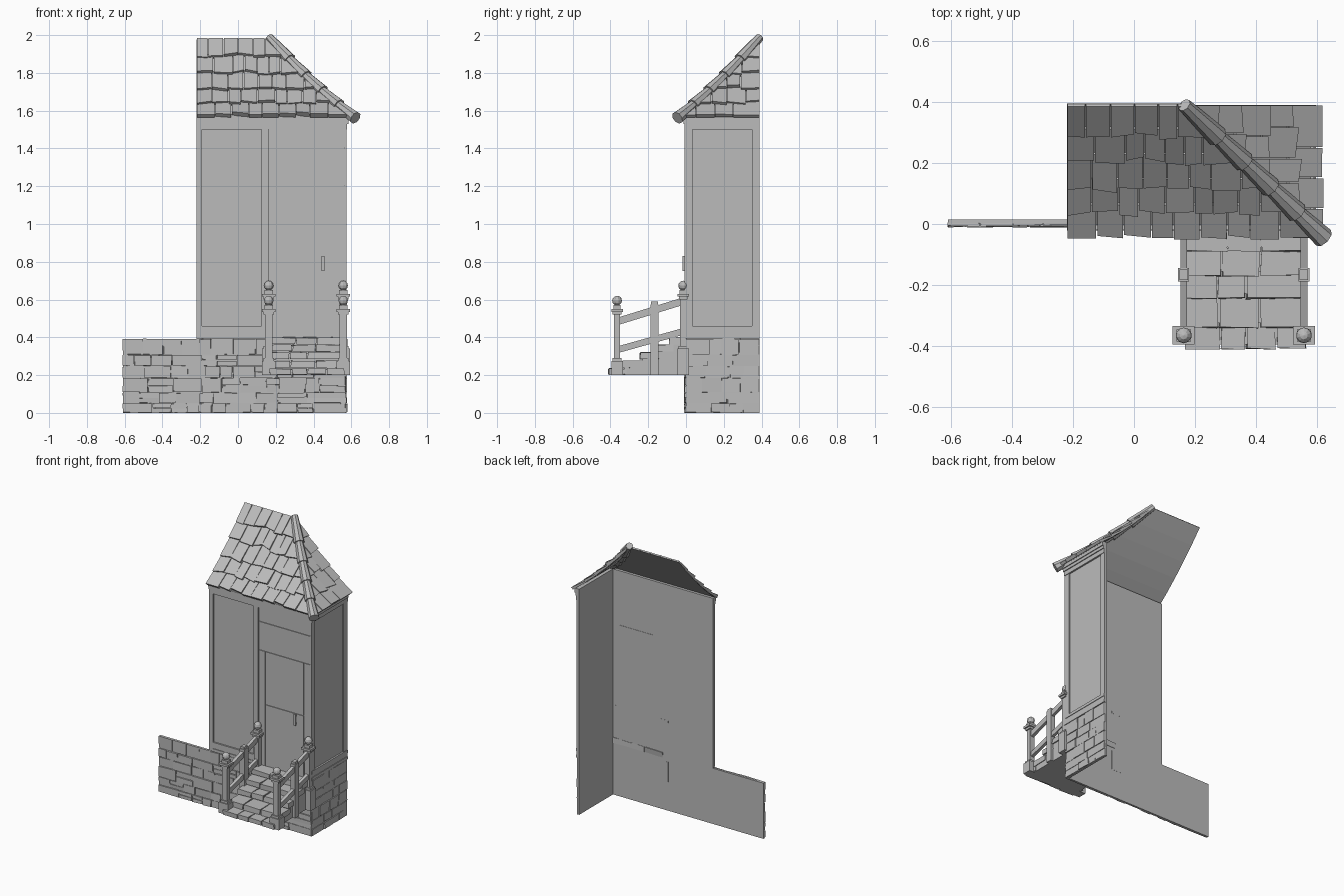
import bpy, bmesh, math, random
from mathutils import Vector

random.seed(4)
if "Cube" in bpy.data.objects:
    bpy.data.objects.remove(bpy.data.objects["Cube"], do_unlink=True)

grey = bpy.data.materials.new("plain_grey")
grey.use_nodes = True
grey.diffuse_color = (0.5, 0.5, 0.5, 1)
grey.node_tree.nodes["Principled BSDF"].inputs["Base Color"].default_value = (0.5, 0.5, 0.5, 1)


def finish(bm, name):
    bmesh.ops.recalc_face_normals(bm, faces=bm.faces)
    mesh = bpy.data.meshes.new(name)
    bm.to_mesh(mesh)
    bm.free()
    mesh.materials.append(grey)
    obj = bpy.data.objects.new(name, mesh)
    bpy.context.collection.objects.link(obj)
    return obj


def hexa(bm, lower, upper):
    """Six-sided solid between two matching quads."""
    a = [bm.verts.new(p) for p in lower]
    b = [bm.verts.new(p) for p in upper]
    bm.faces.new(a[::-1])
    bm.faces.new(b)
    for i in range(4):
        j = (i + 1) % 4
        bm.faces.new((a[i], a[j], b[j], b[i]))


def box(bm, x, y, z, jitter=0.0):
    def quad(h):
        return [(px + random.uniform(-jitter, jitter), py + random.uniform(-jitter, jitter),
                 h + random.uniform(-jitter, jitter))
                for px, py in ((x[0], y[0]), (x[1], y[0]), (x[1], y[1]), (x[0], y[1]))]
    hexa(bm, quad(z[0]), quad(z[1]))


def boxes(name, items):
    bm = bmesh.new()
    for x, y, z in items:
        box(bm, x, y, z)
    return finish(bm, name)


def cuts(lo, hi, small, large):
    """Random spans filling lo..hi."""
    spans, a = [], lo
    while a < hi - 0.001:
        b = a + random.uniform(small, large)
        if hi - b < small:
            b = hi
        spans.append((a, b))
        a = b
    return spans


# Thin wall sheets, open at the back and left
L, R, BACK = -0.22, 0.57, 0.39
boxes("front_wall", [((L, R), (0.003, 0.015), (0.38, 1.58))])
boxes("right_wall", [((R - 0.015, R - 0.004), (0.003, BACK), (0.38, 1.58))])
boxes("front_foundation", [((-0.61, R), (0.0, 0.015), (0, 0.39))])
boxes("right_foundation", [((R - 0.015, R), (0.0, BACK), (0, 0.39))])

# Irregular masonry facing
bm = bmesh.new()
for z in cuts(0.0, 0.393, 0.05, 0.085):
    for a, b in cuts(-0.612, R, 0.06, 0.16):
        parts = [z] if random.random() < 0.7 else [(z[0], sum(z) / 2), (sum(z) / 2, z[1])]
        for p in parts:
            box(bm, (a + 0.002, b - 0.002), (-random.uniform(0.003, 0.011), 0.004),
                (p[0] + 0.002, p[1] - 0.002), 0.002)
    for a, b in cuts(0.0, BACK, 0.06, 0.14):
        box(bm, (R - 0.004, R + random.uniform(0.002, 0.008)), (a + 0.002, b - 0.002),
            (z[0] + 0.002, z[1] - 0.002), 0.002)
for v in bm.verts:
    v.co.z = max(v.co.z, 0)
finish(bm, "foundation_stones")

# Timber frame and mouldings
frame = [((a, b), (-0.008, 0.004), (0.40, 1.55))
         for a, b in ((L, -0.19), (0.125, 0.162), (0.562, 0.574))]
frame += [((R - 0.006, R + 0.004), s, (0.40, 1.55)) for s in ((-0.008, 0.035), (0.35, BACK))]
for z0, z1, out in ((0.395, 0.415, 0.008), (0.415, 0.44, 0.004), (0.44, 0.46, 0.008),
                    (1.50, 1.53, 0.008), (1.53, 1.55, 0.014), (1.55, 1.58, 0.02)):
    right_end = 0.162 if z0 < 1 else R + out
    frame.append(((L, right_end), (-out, 0.004), (z0, z1)))
    frame.append(((R - 0.006, R + out), (-out, BACK), (z0, z1)))
boxes("timber_frame", frame)

# Door, transom and handle
boxes("door", [((0.165, 0.56), (-0.002, 0.004), (1.405, 1.50)),
               ((0.165, 0.56), (-0.002, 0.004), (1.203, 1.40)),
               ((0.165, 0.212), (-0.002, 0.004), (0.40, 1.20)),
               ((0.512, 0.56), (-0.002, 0.004), (0.40, 1.20)),
               ((0.215, 0.509), (-0.002, 0.004), (0.40, 0.828)),
               ((0.215, 0.509), (-0.002, 0.004), (0.832, 1.20))])
boxes("door_inner_face", [((0.24, 0.51), (0.014, 0.017), (0.38, 1.20))])
boxes("door_handle", [((0.443, 0.457), (-0.018, -0.008), (0.75, 0.83)),
                      ((0.446, 0.454), (-0.01, 0.0), (0.755, 0.77)),
                      ((0.446, 0.454), (-0.01, 0.0), (0.81, 0.825))])

# Brick steps
bm = bmesh.new()
edges = (-0.405, -0.335, -0.24, -0.165, -0.085, 0.0)
for i, top in enumerate((0.235, 0.275, 0.32, 0.36, 0.40)):
    box(bm, (0.175, 0.555), (edges[i] + 0.01, 0.0), (0.2, top - 0.006))
    for a, b in cuts(0.165, 0.565, 0.08, 0.16):
        box(bm, (a + 0.003, b - 0.003), (edges[i] - 0.004, edges[i + 1] + 0.02),
            (max(0.203, top - 0.036), top), 0.003)
finish(bm, "steps")


# Railings
def ball(bm, x, y, z, r):
    made = bmesh.ops.create_uvsphere(bm, u_segments=10, v_segments=6, radius=r)
    bmesh.ops.translate(bm, verts=made["verts"], vec=(x, y, z))


def newel(bm, x, y, base, top):
    for half, z0, z1 in ((0.036, 0.2, base), (0.028, base, base + 0.015),
                         (0.019, base + 0.015, top - 0.10), (0.027, top - 0.10, top - 0.085),
                         (0.036, top - 0.085, top - 0.07), (0.023, top - 0.07, top - 0.05)):
        d = half * 0.85
        box(bm, (x - half, x + half), (y - d, y + d), (z0, z1))
    ball(bm, x, y, top - 0.026, 0.026)


def rail(bm, x, z0, z1, h):
    w, y0, y1 = 0.011, -0.36, -0.02
    def end(y, z):
        return [(x - w, y, z - h), (x + w, y, z - h), (x + w, y, z + h), (x - w, y, z + h)]
    hexa(bm, end(y0, z0), end(y1, z1))


for side, x in (("right", 0.163), ("left", 0.557)):
    bm = bmesh.new()
    newel(bm, x, -0.365, 0.275, 0.62)
    newel(bm, x, -0.015, 0.34, 0.70)
    box(bm, (x - 0.018, x + 0.018), (-0.188, -0.145), (0.2, 0.575))
    box(bm, (x - 0.014, x + 0.014), (-0.184, -0.149), (0.575, 0.59))
    rail(bm, x, 0.485, 0.59, 0.02)
    rail(bm, x, 0.335, 0.43, 0.018)
    finish(bm, side + "_railing")

# Roof: concave hipped slopes; t runs from eave to ridge
EX, EY, RX = 0.60, -0.025, 0.165


def height(t):
    return 1.57 + 0.41 * (0.8 * t + 0.2 * t * t)


def front_point(u, t, lift=0.0):
    return Vector((u, EY + (BACK - EY) * t - 0.7 * lift, height(t) + 0.7 * lift))


def right_point(u, t, lift=0.0):
    return Vector((EX + (RX - EX) * t + 0.7 * lift, u, height(t) + 0.7 * lift))


def slope(name, point, lo, hi, sign):
    bm = bmesh.new()
    n = 5
    for i in range(n):
        t0, t1 = i / n, (i + 1) / n
        bm.faces.new([bm.verts.new(point(u, t, -0.006))
                      for u, t in ((lo, t0), (hi, t0), (hi, t1), (lo, t1))])
        for a, b in cuts(lo, hi, 0.06, 0.105):
            drop, lift = random.uniform(-0.01, 0.035), random.uniform(0.016, 0.028)
            skew = random.uniform(-0.015, 0.015)
            s, e = a + 0.002, b - 0.002
            ta, tb = max(t0 - drop - skew, -0.015), max(t0 - drop + skew, -0.015)
            te = min(t1 + 0.02, 1.0)
            hexa(bm, [point(s, ta, -0.002), point(e, tb, -0.002), point(e, te, -0.004), point(s, te, -0.004)],
                 [point(s, ta, lift), point(e, tb, lift), point(e, te, 0.006), point(s, te, 0.006)])
    # Mitre along the hip
    normal = Vector((BACK - EY, EX - RX, 0)) * sign
    bmesh.ops.bisect_plane(bm, geom=bm.verts[:] + bm.edges[:] + bm.faces[:],
                           plane_co=(EX, EY, 0), plane_no=normal, clear_outer=True)
    finish(bm, name)


def hip_mitre_sign(sample):
    """Sign that keeps the given side of the hip."""
    n = Vector((BACK - EY, EX - RX, 0))
    return -1 if (sample - Vector((EX, EY, 0))).dot(n) > 0 else 1


slope("front_roof", front_point, L, EX, hip_mitre_sign(Vector((L, EY, 0))))
slope("right_roof", right_point, EY, BACK, hip_mitre_sign(Vector((EX, BACK, 0))))

# Overlapping hip caps, flared at the lower end
bm = bmesh.new()
n = 5
for i in range(n):
    ends = []
    for t, r in ((i / n - 0.05, 0.035), ((i + 1) / n, 0.023)):
        c = Vector((EX + (RX - EX) * t, EY + (BACK - EY) * t, height(t) + 0.008))
        ends.append((c, r))
    axis = (ends[1][0] - ends[0][0]).normalized()
    side = axis.cross(Vector((0, 0, 1))).normalized()
    up = side.cross(axis)
    rings = [[bm.verts.new(c + r * (math.cos(k * math.pi / 4) * side + math.sin(k * math.pi / 4) * up))
              for k in range(8)] for c, r in ends]
    for k in range(8):
        j = (k + 1) % 8
        bm.faces.new((rings[0][k], rings[0][j], rings[1][j], rings[1][k]))
    bm.faces.new(rings[0])
    bm.faces.new(rings[1])
finish(bm, "hip_caps")
